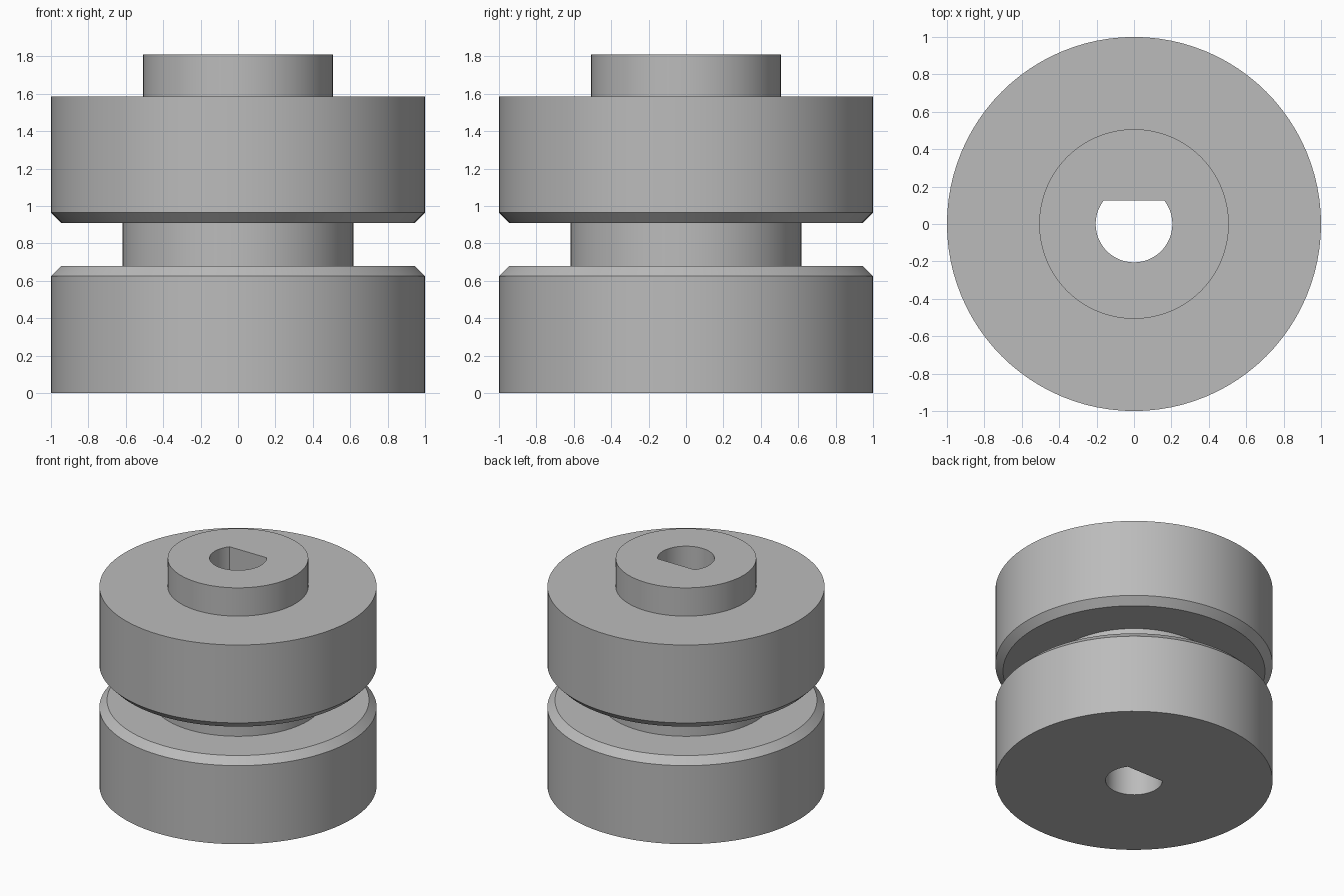
import bpy, bmesh
from math import sin, cos, asin, pi, radians

cube = bpy.data.objects.get("Cube")
if cube:
    bpy.data.objects.remove(cube, do_unlink=True)

SEGMENTS = 96
BORE, FLAT = 0.205, 0.125        # bore radius and distance of its flat from the axis
HEIGHT = 1.81

# Plain grey metal
steel = bpy.data.materials.new("grey_metal")
steel.use_nodes = True
grey = (0.5, 0.5, 0.5, 1)
steel.diffuse_color = grey
steel.node_tree.nodes["Principled BSDF"].inputs["Base Color"].default_value = grey

# Outer profile: lower drum, neck, upper drum and hub as (radius, height)
profile = [(1, 0), (1, 0.625), (0.945, 0.68), (0.617, 0.68), (0.617, 0.91),
           (0.945, 0.91), (1, 0.965), (1, 1.585), (0.507, 1.585), (0.507, HEIGHT)]

angles = [2 * pi * i / SEGMENTS for i in range(SEGMENTS)]

# Move the nearest steps onto the two corners of the D-shaped bore
corner = asin(FLAT / BORE)
bore_angles = list(angles)
for target in (corner, pi - corner):
    nearest = min(range(SEGMENTS), key=lambda i: abs(angles[i] - target))
    bore_angles[nearest] = target

bm = bmesh.new()


def bore_ring(z):
    ring = []
    for a in bore_angles:
        r = min(BORE, FLAT / sin(a)) if sin(a) > 0.01 else BORE
        ring.append(bm.verts.new((r * cos(a), r * sin(a), z)))
    return ring


# Rings run up the outside, then down the bore, closing on themselves
rings = [[bm.verts.new((r * cos(a), r * sin(a), z)) for a in angles] for r, z in profile]
rings += [bore_ring(HEIGHT), bore_ring(0)]
for low, high in zip(rings, rings[1:] + rings[:1]):
    for i in range(SEGMENTS):
        j = (i + 1) % SEGMENTS
        bm.faces.new((low[i], low[j], high[j], high[i]))
bmesh.ops.recalc_face_normals(bm, faces=bm.faces)

mesh = bpy.data.meshes.new("grooved_roller")
bm.to_mesh(mesh)
bm.free()
mesh.materials.append(steel)
roller = bpy.data.objects.new("grooved_roller", mesh)
bpy.context.collection.objects.link(roller)

# Smooth round walls with crisp rims
bpy.ops.object.select_all(action="DESELECT")
roller.select_set(True)
bpy.context.view_layer.objects.active = roller
bpy.ops.object.shade_smooth_by_angle(angle=radians(30))
